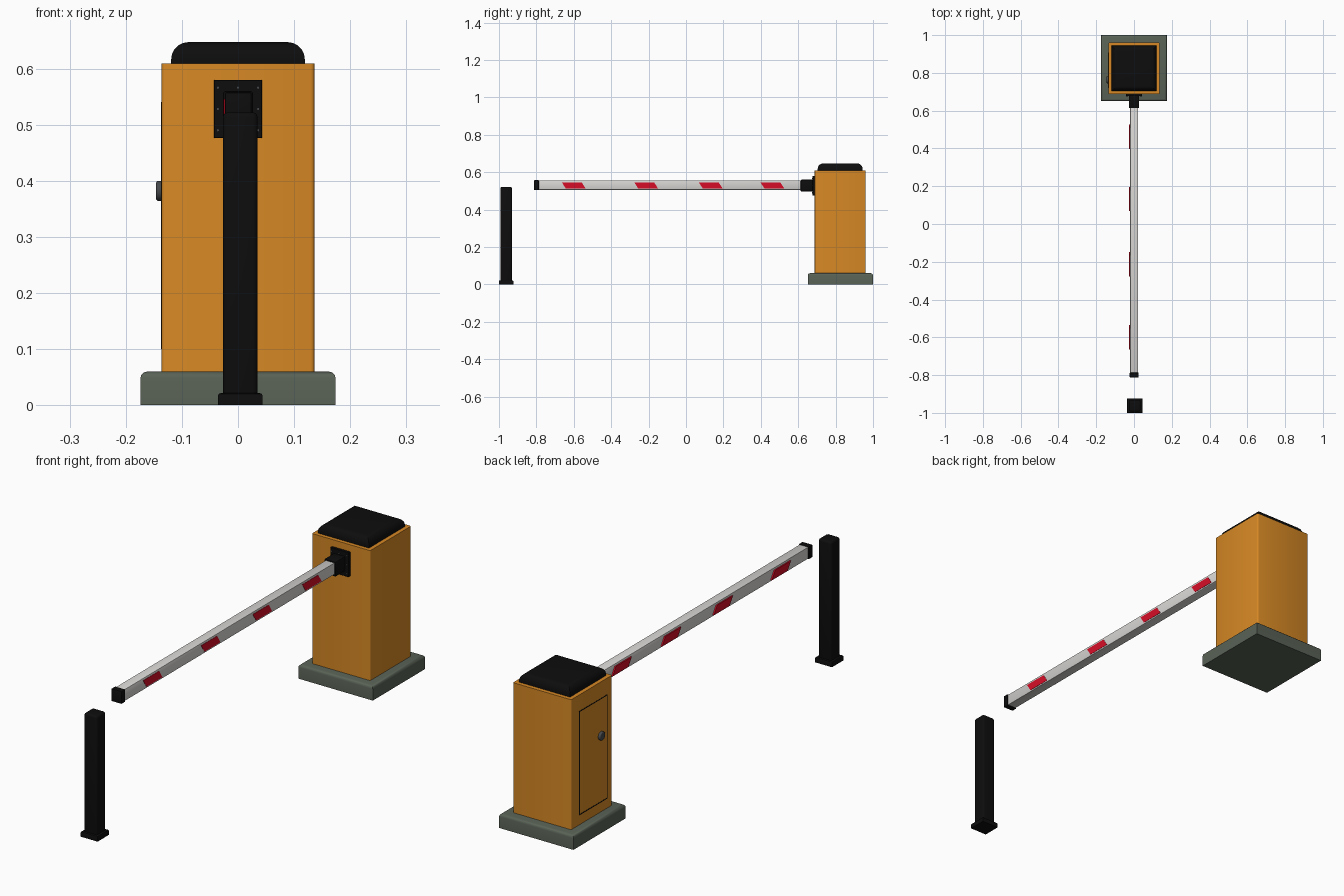
import bpy, bmesh, math
from mathutils import Matrix, Vector

cube = bpy.data.objects.get("Cube")
if cube:
    bpy.data.objects.remove(cube, do_unlink=True)


def material(name, rgb):
    m = bpy.data.materials.new(name)
    m.use_nodes = True
    m.diffuse_color = (*rgb, 1)
    m.node_tree.nodes["Principled BSDF"].inputs["Base Color"].default_value = (*rgb, 1)
    return m


ORANGE = material("orange paint", (0.68, 0.25, 0.018))
BLACK = material("black plastic", (0.004, 0.004, 0.004))
CONCRETE = material("green grey concrete", (0.1, 0.122, 0.093))
WHITE = material("white boom paint", (0.68, 0.67, 0.65))
RED = material("red reflector", (0.68, 0.004, 0.02))
STEEL = material("dark steel", (0.06, 0.065, 0.07))


def finish(name, bm, mat, smooth=True):
    bmesh.ops.recalc_face_normals(bm, faces=bm.faces)
    me = bpy.data.meshes.new(name)
    bm.to_mesh(me)
    bm.free()
    me.materials.append(mat)
    ob = bpy.data.objects.new(name, me)
    bpy.context.collection.objects.link(ob)
    if smooth:
        bpy.ops.object.select_all(action="DESELECT")
        ob.select_set(True)
        bpy.context.view_layer.objects.active = ob
        bpy.ops.object.shade_smooth_by_angle(angle=math.radians(35))
    return ob


def box(name, lo, hi, mat, bevel=0, segments=3, edges="all"):
    """Box between two corners; bevels all, only top or only upright edges."""
    lo, hi = Vector(lo), Vector(hi)
    bm = bmesh.new()
    bmesh.ops.create_cube(bm, size=1)
    for v in bm.verts:
        v.co = (lo + hi) / 2 + v.co * (hi - lo)
    if bevel:
        def chosen(e):
            a, b = (v.co.z for v in e.verts)
            if edges == "top":
                return min(a, b) > hi.z - 1e-5
            return edges == "all" or abs(a - b) > 1e-5
        bmesh.ops.bevel(bm, geom=[e for e in bm.edges if chosen(e)], offset=bevel,
                        segments=segments, profile=0.5, affect="EDGES")
    return finish(name, bm, mat, bevel > 0)


def disc(name, centre, radius, depth, axis, mat, bevel=0, sides=24):
    """Cylinder whose length runs along the x or y axis."""
    bm = bmesh.new()
    bmesh.ops.create_cone(bm, cap_ends=True, segments=sides, radius1=radius,
                          radius2=radius, depth=depth)
    if bevel:
        rims = [e for e in bm.edges if abs(e.verts[0].co.z - e.verts[1].co.z) < 1e-6]
        bmesh.ops.bevel(bm, geom=rims, offset=bevel, segments=3, profile=0.5, affect="EDGES")
    turn = Matrix.Rotation(math.pi / 2, 4, "Y" if axis == "x" else "X")
    bm.transform(Matrix.Translation(centre) @ turn)
    return finish(name, bm, mat)


# Cabinet
CY = 0.825
box("cabinet_plinth", (-0.174, CY - 0.174, 0), (0.174, 1, 0.06), CONCRETE, 0.012, 3, "top")
box("cabinet_body", (-0.136, CY - 0.137, 0.058), (0.136, CY + 0.136, 0.609), ORANGE,
    0.006, 3, "upright")
box("cabinet_lid", (-0.119, CY - 0.121, 0.605), (0.119, CY + 0.119, 0.647), BLACK,
    0.03, 5, "top")

# Service door seam and lock on the right side
Y0, Y1, Z0, Z1, W = 0.719, 0.908, 0.1, 0.54, 0.004
for part, y0, y1, z0, z1 in (("front", Y0, Y0 + W, Z0, Z1), ("back", Y1 - W, Y1, Z0, Z1),
                             ("bottom", Y0, Y1, Z0, Z0 + W), ("top", Y0, Y1, Z1 - W, Z1)):
    box("door_seam_" + part, (-0.1368, y0, z0), (-0.135, y1, z1), BLACK)
disc("door_lock", (-0.139, 0.763, 0.382), 0.018, 0.014, "x", STEEL, 0.004)

# Boom mount
face = CY - 0.137
box("mount_plate", (-0.043, face - 0.011, 0.476), (0.043, face + 0.002, 0.58), BLACK, 0.001, 1)
for i in (-1, 0, 1):
    for k in (-1, 0, 1):
        if i or k:
            disc("mount_bolt", (i * 0.036, face - 0.012, 0.528 + k * 0.038), 0.003, 0.005,
                 "y", STEEL, sides=6)
box("boom_socket", (-0.027, 0.613, 0.497), (0.027, face - 0.008, 0.56), BLACK, 0.005, 2)

# Boom arm with its end cap
box("boom", (-0.02, -0.79, 0.506), (0.021, 0.63, 0.555), WHITE, 0.002, 2)
box("boom_end_cap", (-0.023, -0.812, 0.504), (0.024, -0.787, 0.557), BLACK, 0.002, 2)

# Slanted reflectors on both sides of the boom
SLANT = 0.022
for start in (-0.664, -0.277, 0.068, 0.398):
    for side, x0, x1 in (("right", -0.0255, -0.018), ("left", 0.018, 0.0222)):
        bm = bmesh.new()
        outline = [(start, 0.546), (start + 0.106, 0.546),
                   (start + 0.106 + SLANT, 0.512), (start + SLANT, 0.512)]
        base = bm.faces.new([bm.verts.new((x0, y, z)) for y, z in outline])
        out = bmesh.ops.extrude_face_region(bm, geom=[base])["geom"]
        bmesh.ops.translate(bm, vec=(x1 - x0, 0, 0),
                            verts=[g for g in out if isinstance(g, bmesh.types.BMVert)])
        finish("reflector_" + side, bm, RED, False)

# Receiving post
box("post_foot", (-0.036, -1, 0), (0.044, -0.923, 0.022), BLACK, 0.006, 2, "top")
box("post", (-0.027, -0.992, 0.01), (0.035, -0.931, 0.522), BLACK, 0.009, 3)
